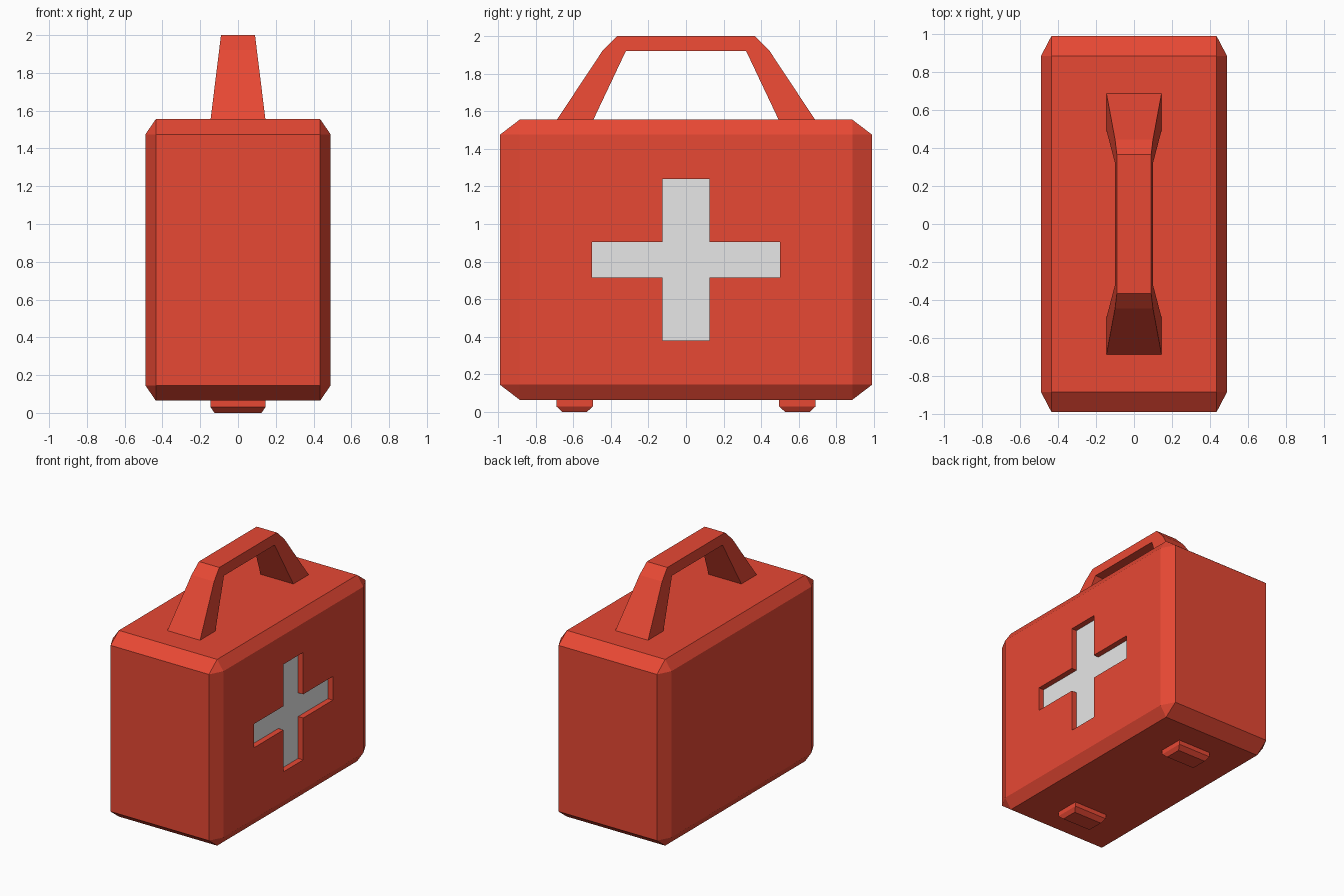
import bpy, bmesh, math
from mathutils import Vector

if "Cube" in bpy.data.objects:
    bpy.data.objects.remove(bpy.data.objects["Cube"])


def material(name, color):
    m = bpy.data.materials.new(name)
    m.diffuse_color = (*color, 1)
    m.use_nodes = True
    m.node_tree.nodes["Principled BSDF"].inputs["Base Color"].default_value = m.diffuse_color
    return m


red = material("case red", (0.8, 0.065, 0.034))
white = material("cross white", (0.8, 0.8, 0.8))


def finish(name, bm, mat):
    bmesh.ops.recalc_face_normals(bm, faces=bm.faces)
    me = bpy.data.meshes.new(name)
    bm.to_mesh(me)
    bm.free()
    me.materials.append(mat)
    ob = bpy.data.objects.new(name, me)
    bpy.context.collection.objects.link(ob)
    return ob


def hull(name, points, mat):
    bm = bmesh.new()
    vs = [bm.verts.new(p) for p in points]
    bmesh.ops.convex_hull(bm, input=vs)
    bmesh.ops.dissolve_limit(bm, angle_limit=math.radians(1), verts=bm.verts, edges=bm.edges)
    return finish(name, bm, mat)


def prism(name, outline, x0, x1, mat):
    # extrude a (y, z) outline along x
    bm = bmesh.new()
    f = bm.faces.new([bm.verts.new((x0, y, z)) for y, z in outline])
    r = bmesh.ops.extrude_face_region(bm, geom=[f])
    for v in r["geom"]:
        if isinstance(v, bmesh.types.BMVert):
            v.co.x = x1
    return finish(name, bm, mat)


def band(name, outer, inner, width, mat, closed=True):
    # strip between two (y, z) paths; width is a function of z
    bm = bmesh.new()
    rows = []
    for o, i in zip(outer, inner):
        rows.append([bm.verts.new((s * width(p[1]), *p)) for p, s in ((o, -1), (o, 1), (i, 1), (i, -1))])
    n = len(rows)
    for k in range(n if closed else n - 1):
        a, b = rows[k], rows[(k + 1) % n]
        for j in range(4):
            bm.faces.new((a[j], a[(j + 1) % 4], b[(j + 1) % 4], b[j]))
    if not closed:
        bm.faces.new(rows[0])
        bm.faces.new(rows[-1])
    return finish(name, bm, mat)


def cut(target, cutter):
    m = target.modifiers.new("cut", "BOOLEAN")
    m.operation = "DIFFERENCE"
    m.solver = "EXACT"
    m.object = cutter
    bpy.context.view_layer.objects.active = target
    bpy.ops.object.modifier_apply(modifier=m.name)
    bpy.data.objects.remove(cutter)


# case body: chamfered box
CZ = 0.81
H = Vector((0.49, 0.99, 0.745))
C = Vector((0.055, 0.105, 0.08))
pts = []
for sx in (-1, 1):
    for sy in (-1, 1):
        for sz in (-1, 1):
            for axis in range(3):
                p = H - C
                p[axis] = H[axis]
                pts.append((sx * p.x, sy * p.y, CZ + sz * p.z))
body = hull("case_body", pts, red)

# seam groove around the middle
octo = [(H.y - C.y, H.z), (H.y, H.z - C.z)]
octo += [(y, -z) for y, z in reversed(octo)]
octo += [(-y, z) for y, z in reversed(octo)]


def offset(d):
    return [(y + math.copysign(d, y), CZ + z + math.copysign(d, z)) for y, z in octo]


cut(body, band("seam_cutter", offset(0.1), offset(-0.02), lambda z: 0.012, red))

# recessed cross on the right side
w, l, a0, a1, z0, z1 = 0.125, 0.5, 0.715, 0.905, 0.38, 1.24
cross = [(-w, z0), (w, z0), (w, a0), (l, a0), (l, a1), (w, a1),
         (w, z1), (-w, z1), (-w, a1), (-l, a1), (-l, a0), (-w, a0)]
cut(body, prism("cross_cutter", cross, 0.44, 0.6, red))
prism("cross_plate", cross, 0.438, 0.445, white)

# carrying handle, tapering towards the grip
outer = [(-0.69, 1.55), (-0.445, 1.92), (-0.365, 2.0)]
inner = [(-0.495, 1.55), (-0.32, 1.92), (-0.32, 1.92)]


def handle_width(z):
    return 0.145 - 0.055 * (z - 1.555) / 0.445


bm_outline = outer + [(-y, z) for y, z in reversed(outer)]
bm_outline += [(0.495, 1.55), (0.32, 1.92), (-0.32, 1.92), (-0.495, 1.55)]
handle = prism("handle", bm_outline, -1, 1, red)
for v in handle.data.vertices:
    v.co.x *= handle_width(v.co.z)

# feet with chamfered undersides
for s, side in ((-1, "front"), (1, "back")):
    foot = []
    for z, hx, hy in ((0.07, 0.145, 0.0975), (0.03, 0.145, 0.0975), (0, 0.125, 0.065)):
        foot += [(i * hx, s * 0.5925 + j * hy, z) for i in (-1, 1) for j in (-1, 1)]
    hull(side + "_foot", foot, red)
